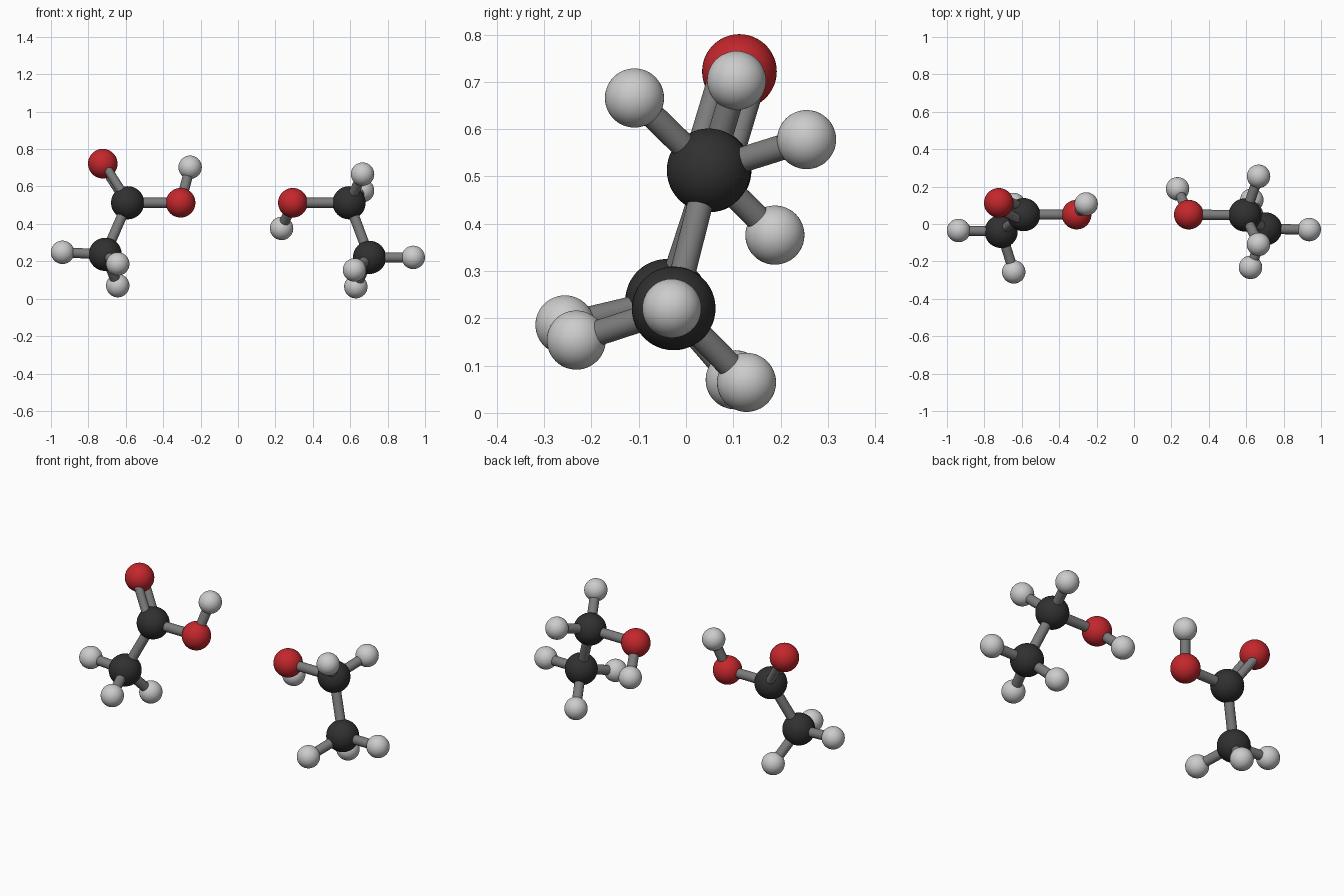
import bpy
from mathutils import Vector

if "Cube" in bpy.data.objects:
    bpy.data.objects.remove(bpy.data.objects["Cube"])


def material(name, rgb):
    m = bpy.data.materials.new(name)
    m.diffuse_color = (*rgb, 1)
    m.use_nodes = True
    m.node_tree.nodes["Principled BSDF"].inputs["Base Color"].default_value = m.diffuse_color
    return m


BLACK = material("carbon_black", (0.03, 0.03, 0.03))
RED = material("oxygen_red", (0.55, 0.02, 0.025))
WHITE = material("hydrogen_white", (0.55, 0.55, 0.55))
GREY = material("bond_grey", (0.2, 0.2, 0.2))
STYLE = {"carbon": (0.0885, BLACK), "oxygen": (0.079, RED), "hydrogen": (0.0625, WHITE)}


def finish(name, mat):
    ob = bpy.context.object
    ob.name = name
    ob.data.materials.append(mat)
    bpy.ops.object.shade_smooth_by_angle()
    return ob


def atom(name, kind, pos):
    radius, mat = STYLE[kind]
    bpy.ops.mesh.primitive_uv_sphere_add(segments=48, ring_count=24, radius=radius, location=pos)
    finish(name, mat)


def rod(name, a, b, radius):
    d = b - a
    bpy.ops.mesh.primitive_cylinder_add(vertices=32, radius=radius, depth=d.length,
                                        location=(a + b) / 2,
                                        rotation=d.to_track_quat("Z", "Y").to_euler())
    finish(name, GREY)


def molecule(prefix, atoms, bonds, double=None):
    pos = {}
    for key, (kind, p) in atoms.items():
        pos[key] = Vector(p)
        atom(f"{prefix}_{kind}_{key}", kind, p)
    for a, b in bonds:
        rod(f"{prefix}_bond_{a}_{b}", pos[a], pos[b], 0.027)
    if double:
        # two parallel rods, set apart across the plane of the group
        a, b, c = (pos[k] for k in double)
        off = (b - a).cross(c - a).normalized() * 0.037
        for i, s in enumerate((-1, 1)):
            rod(f"{prefix}_double_bond_{i}", a + off * s, b + off * s, 0.024)


# left molecule: acid
molecule("acid", {
    "head": ("carbon", (-0.59, 0.05, 0.513)),
    "tail": ("carbon", (-0.71, -0.04, 0.237)),
    "top": ("oxygen", (-0.723, 0.113, 0.722)),
    "side": ("oxygen", (-0.307, 0.05, 0.513)),
    "cap": ("hydrogen", (-0.256, 0.107, 0.703)),
    "h1": ("hydrogen", (-0.938, -0.035, 0.248)),
    "h2": ("hydrogen", (-0.643, -0.256, 0.186)),
    "h3": ("hydrogen", (-0.643, 0.104, 0.07)),
}, [("head", "tail"), ("head", "side"), ("side", "cap"),
    ("tail", "h1"), ("tail", "h2"), ("tail", "h3")],
    double=("head", "top", "side"))

# right molecule: alcohol
molecule("alcohol", {
    "head": ("carbon", (0.594, 0.048, 0.513)),
    "tail": ("carbon", (0.703, -0.026, 0.221)),
    "side": ("oxygen", (0.293, 0.05, 0.513)),
    "cap": ("hydrogen", (0.233, 0.188, 0.376)),
    "h1": ("hydrogen", (0.666, -0.109, 0.666)),
    "h2": ("hydrogen", (0.666, 0.255, 0.578)),
    "h3": ("hydrogen", (0.937, -0.03, 0.221)),
    "h4": ("hydrogen", (0.623, -0.232, 0.154)),
    "h5": ("hydrogen", (0.63, 0.128, 0.0645)),
}, [("head", "tail"), ("head", "side"), ("side", "cap"), ("head", "h1"), ("head", "h2"),
    ("tail", "h3"), ("tail", "h4"), ("tail", "h5")])
